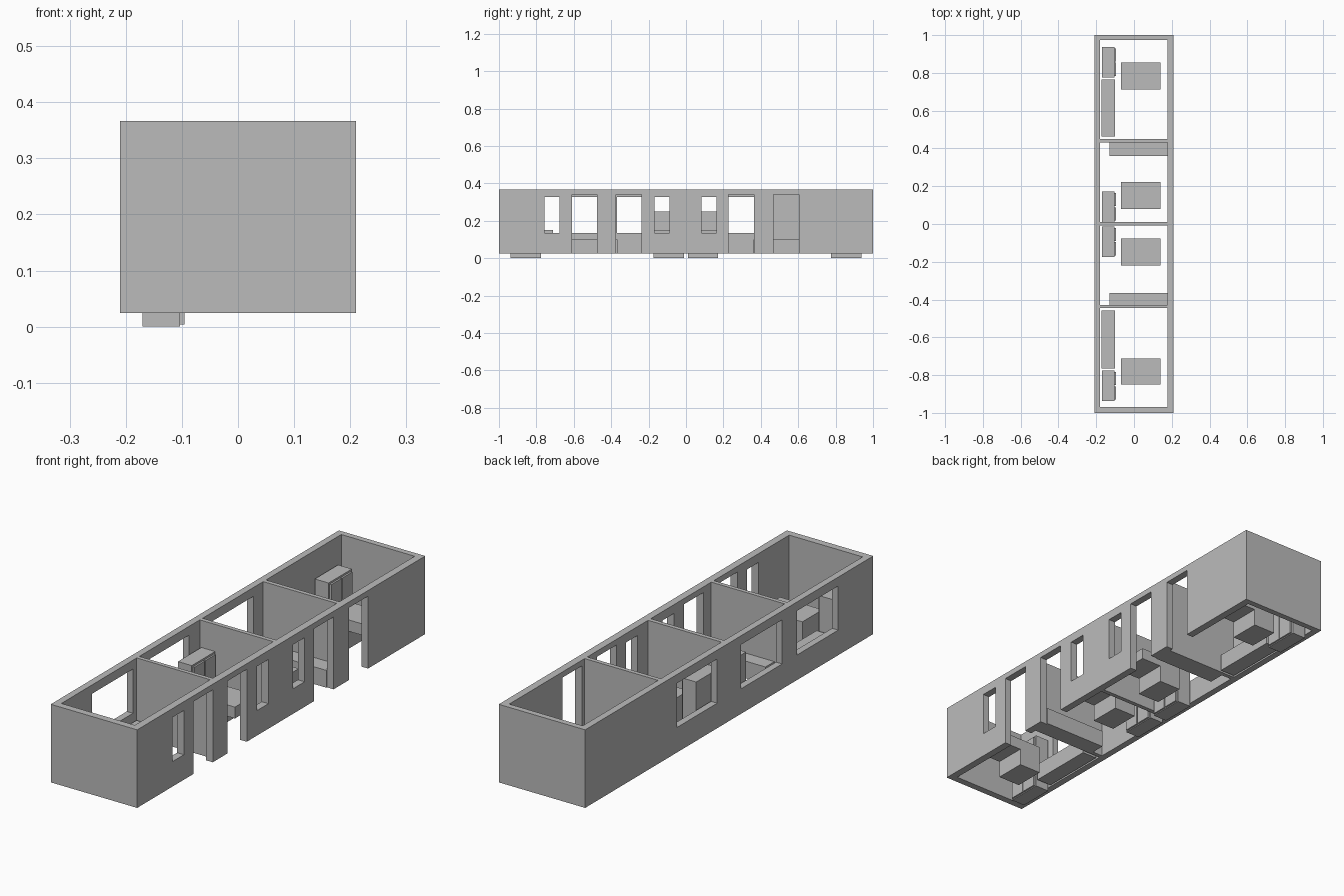
import bpy, bmesh
from mathutils import Matrix, Vector

if "Cube" in bpy.data.objects:
    bpy.data.objects.remove(bpy.data.objects["Cube"])

grey = bpy.data.materials.new("plain_grey")
grey.diffuse_color = (0.5, 0.5, 0.5, 1)
grey.use_nodes = True
grey.node_tree.nodes["Principled BSDF"].inputs["Base Color"].default_value = grey.diffuse_color


def boxes(name, parts):
    """One object made of boxes given as (x0, x1, y0, y1, z0, z1)."""
    bm = bmesh.new()
    for x0, x1, y0, y1, z0, z1 in parts:
        centre = Vector((x0 + x1, y0 + y1, z0 + z1)) / 2
        size = Matrix.Diagonal((x1 - x0, y1 - y0, z1 - z0, 1))
        bmesh.ops.create_cube(bm, size=1, matrix=Matrix.Translation(centre) @ size)
    mesh = bpy.data.meshes.new(name)
    bm.to_mesh(mesh)
    bm.free()
    mesh.materials.append(grey)
    ob = bpy.data.objects.new(name, mesh)
    bpy.context.collection.objects.link(ob)
    return ob


def cut(ob, cutter):
    mod = ob.modifiers.new(cutter.name, 'BOOLEAN')
    mod.operation = 'DIFFERENCE'
    mod.solver = 'EXACT'
    mod.object = cutter
    cutter.hide_render = True


Z0, Z1 = 0.024, 0.367
walls = boxes("walls", [(-0.21, 0.21, -1, 1, Z0, Z1)])

# four open rooms
rooms = [(-0.969, -0.446), (-0.428, -0.008), (0.011, 0.432), (0.451, 0.974)]
room_cut = boxes("room_cutter", [(-0.18, 0.177, a, b, -0.1, 0.5) for a, b in rooms])

# doors and small windows on the right wall, wide windows on the left wall
doors = [(-0.609, -0.475), (-0.373, -0.239), (0.228, 0.364), (0.469, 0.603)]
small = [(-0.756, -0.676), (-0.169, -0.089), (0.083, 0.163)]
wide = [(-0.757, -0.472), (-0.368, -0.083), (0.083, 0.364)]
openings = [(0.15, 0.25, a, b, -0.1, 0.342) for a, b in doors]
openings += [(0.15, 0.25, a, b, 0.134, 0.328) for a, b in small]
openings += [(-0.25, -0.15, a, b, 0.134, 0.328) for a, b in wide]
opening_cut = boxes("opening_cutter", openings)

cut(walls, room_cut)
cut(walls, opening_cut)
dg = bpy.context.evaluated_depsgraph_get()
mesh = bpy.data.meshes.new_from_object(walls.evaluated_get(dg))
walls.modifiers.clear()
walls.data = mesh
for c in (room_cut, opening_cut):
    bpy.data.objects.remove(c)

# wardrobes with two thin doors each
for i, (a, b) in enumerate([(-0.937, -0.776), (-0.174, -0.012), (0.011, 0.172), (0.776, 0.938)]):
    mid = (a + b) / 2
    boxes(f"wardrobe_{i + 1}", [(-0.17, -0.103, a, b, 0, 0.25)])
    boxes(f"wardrobe_doors_{i + 1}", [(-0.103, -0.095, a + 0.008, mid - 0.003, 0.004, 0.242),
                                      (-0.103, -0.095, mid + 0.003, b - 0.008, 0.004, 0.242)])

# low counters: along the left wall in the end rooms, along the partition in the middle rooms
for i, (x0, x1, a, b) in enumerate([(-0.172, -0.1, -0.764, -0.459), (-0.13, 0.177, -0.428, -0.366),
                                    (-0.13, 0.177, 0.36, 0.432), (-0.172, -0.1, 0.462, 0.766)]):
    boxes(f"counter_{i + 1}", [(x0, x1, a, b, Z0, 0.1)])

# tables: thick top on a box pedestal
for i, (a, b) in enumerate([(-0.851, -0.711), (-0.22, -0.077), (0.08, 0.223), (0.713, 0.854)]):
    boxes(f"table_top_{i + 1}", [(-0.068, 0.139, a, b, 0.1, 0.15)])
    boxes(f"table_base_{i + 1}", [(-0.068, 0.04, a, b, Z0, 0.1)])
